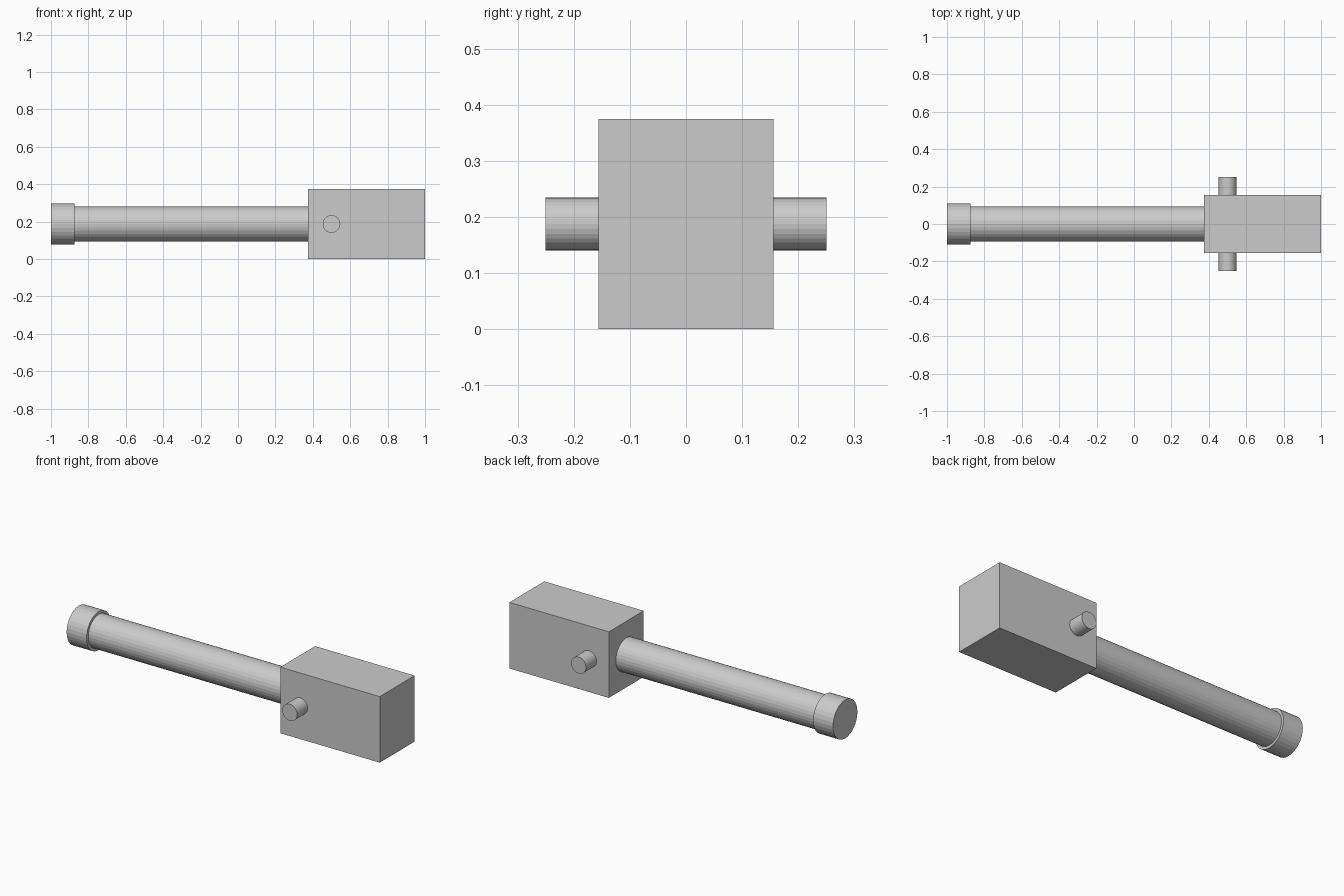
import bpy
from math import pi

if "Cube" in bpy.data.objects:
    bpy.data.objects.remove(bpy.data.objects["Cube"])

AXIS_Z = 0.1875  # height of the common centreline


def cylinder(name, radius, length, location, rotation):
    bpy.ops.mesh.primitive_cylinder_add(vertices=32, radius=radius, depth=length,
                                        location=location, rotation=rotation)
    bpy.context.object.name = name


def along_x(name, radius, x0, x1):
    cylinder(name, radius, x1 - x0, ((x0 + x1) / 2, 0, AXIS_Z), (0, pi / 2, 0))


# Rectangular housing
bpy.ops.mesh.primitive_cube_add(size=1, location=(0.6875, 0, AXIS_Z))
housing = bpy.context.object
housing.name = "housing"
housing.scale = (0.625, 0.3125, 0.375)
bpy.ops.object.transform_apply(location=False, rotation=False, scale=True)

# Barrel and its end collar
along_x("barrel", 0.094, -0.875, 0.375)
along_x("end_collar", 0.1095, -1.0, -0.875)

# Pivot pins on both sides of the housing
for side, label in ((-1, "front"), (1, "back")):
    cylinder(label + "_pivot_pin", 0.047, 0.09375,
             (0.5, side * 0.203125, AXIS_Z), (pi / 2, 0, 0))
